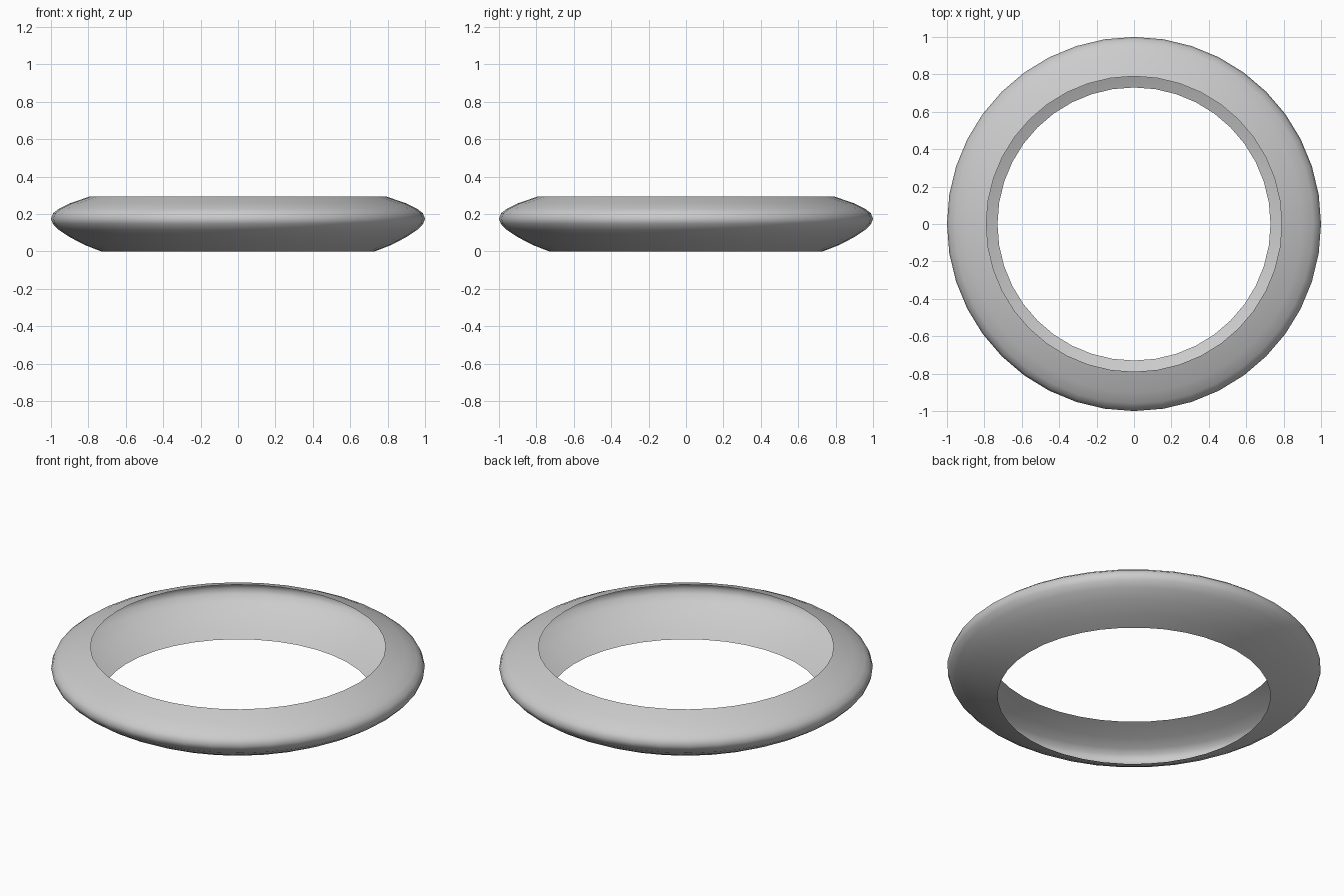
import bpy, bmesh, math

if "Cube" in bpy.data.objects:
    bpy.data.objects.remove(bpy.data.objects["Cube"])

SEGMENTS = 40

# Bulging cross-section of the band: (radius, height), bottom rim to top rim
PROFILE = [(0.73, 0.0), (0.82, 0.035), (0.90, 0.077), (0.96, 0.117),
           (0.99, 0.148), (1.0, 0.176), (0.988, 0.205), (0.96, 0.227),
           (0.90, 0.257), (0.79, 0.295)]


def lathe(name, profile, segments):
    """Spin an open profile around z into a thin shell."""
    bm = bmesh.new()
    verts = [bm.verts.new((r, 0, z)) for r, z in profile]
    edges = [bm.edges.new(pair) for pair in zip(verts, verts[1:])]
    bmesh.ops.spin(bm, geom=verts + edges, cent=(0, 0, 0), axis=(0, 0, 1),
                   angle=math.tau, steps=segments, use_duplicate=False)
    bmesh.ops.remove_doubles(bm, verts=bm.verts, dist=1e-4)
    bmesh.ops.recalc_face_normals(bm, faces=bm.faces)
    # Normals point away from the axis
    face = max(bm.faces, key=lambda f: f.calc_center_median().xy.length)
    if face.normal.dot(face.calc_center_median()) < 0:
        bmesh.ops.reverse_faces(bm, faces=bm.faces)
    for f in bm.faces:
        f.smooth = True
    mesh = bpy.data.meshes.new(name)
    bm.to_mesh(mesh)
    bm.free()
    obj = bpy.data.objects.new(name, mesh)
    bpy.context.collection.objects.link(obj)
    return obj


# Open, hollow ring band
lathe("ring_band", PROFILE, SEGMENTS)
